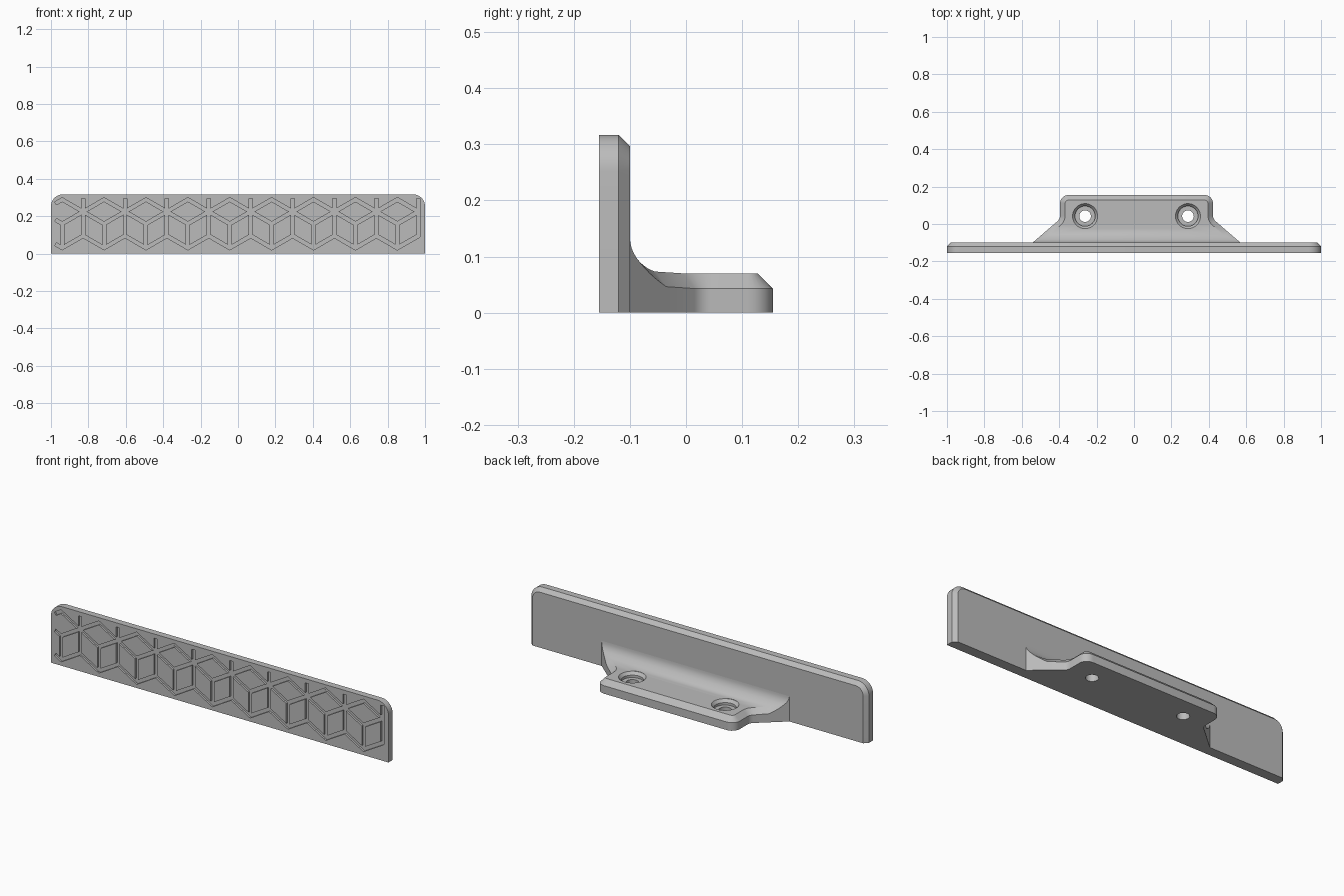
import bpy, bmesh
from math import sin, cos, pi, radians, atan2, sqrt, hypot
from mathutils import Matrix, Vector

if "Cube" in bpy.data.objects:
    bpy.data.objects.remove(bpy.data.objects["Cube"], do_unlink=True)

grey = bpy.data.materials.new("plain_grey")
grey.use_nodes = True
tone = (0.5, 0.5, 0.5, 1)
grey.diffuse_color = tone
grey.node_tree.nodes["Principled BSDF"].inputs["Base Color"].default_value = tone


def finish(bm, name):
    bmesh.ops.remove_doubles(bm, verts=bm.verts, dist=1e-5)
    bmesh.ops.recalc_face_normals(bm, faces=bm.faces)
    mesh = bpy.data.meshes.new(name)
    bm.to_mesh(mesh)
    bm.free()
    mesh.materials.append(grey)
    ob = bpy.data.objects.new(name, mesh)
    bpy.context.collection.objects.link(ob)
    return ob


def loft(bm, rings):
    """Join closed rings of equal length with quads."""
    rows = [[bm.verts.new(p) for p in ring] for ring in rings]
    for a, b in zip(rows, rows[1:]):
        for i in range(len(a)):
            j = (i + 1) % len(a)
            bm.faces.new((a[i], a[j], b[j], b[i]))
    return rows


def cut(ob, cutter):
    cutter.hide_render = True
    mod = ob.modifiers.new("cut", 'BOOLEAN')
    mod.operation = 'DIFFERENCE'
    mod.solver = 'EXACT'
    mod.use_self = True
    mod.object = cutter
    bpy.context.view_layer.objects.active = ob
    bpy.ops.object.modifier_apply(modifier=mod.name)
    bpy.data.objects.remove(cutter, do_unlink=True)


def smooth(ob):
    bpy.ops.object.select_all(action='DESELECT')
    ob.select_set(True)
    bpy.context.view_layer.objects.active = ob
    bpy.ops.object.shade_smooth_by_angle(angle=radians(30))


# Upright panel: rounded top corners, chamfered rear edge
FRONT, BACK, HEIGHT, CORNER = -0.155, -0.10, 0.317, 0.065


def panel_ring(y, inset):
    r = CORNER - inset
    half = [((1 - CORNER) + r * cos(t), y, HEIGHT - CORNER + r * sin(t))
            for t in [pi / 2 * k / 10 for k in range(11)]]
    right = [(1 - inset, y, 0)] + half
    return right + [(-x, y, z) for x, y, z in reversed(right)]


bm = bmesh.new()
rows = loft(bm, [panel_ring(FRONT, 0), panel_ring(BACK - 0.02, 0), panel_ring(BACK, 0.02)])
bm.faces.new(rows[0])
bm.faces.new(rows[-1])
panel = finish(bm, "front_panel")

# Engraved stacked-cube grooves on the front
HALF = 0.112
SIDE = HALF / cos(pi / 6)
BASE = 0.03
LIMIT = 0.97
segments = []
for k in range(9):
    c = -0.94 + 2 * HALF * k
    l, r = c - HALF, c + HALF
    z0, z1, z2, z3, z4 = [BASE + SIDE * f for f in (0, 0.5, 1, 1.5, 2)]
    segments += [((l, z3), (c, z4)), ((c, z4), (r, z3)),      # hexagon top
                 ((l, z1), (c, z0)), ((c, z0), (r, z1)),      # hexagon bottom
                 ((r, z1), (r, z3)),                          # shared side
                 ((c, z0), (c, z2)), ((c, z2), (l, z3)), ((c, z2), (r, z3)),
                 ((r, z3), (r, z4))]                          # stub above


def clip(a, b):
    """Trim a segment to the side margins."""
    out = []
    for p, q in ((a, b), (b, a)):
        x = max(-LIMIT, min(LIMIT, p[0]))
        f = (x - p[0]) / (q[0] - p[0]) if abs(q[0] - p[0]) > 1e-6 else 0
        out.append(Vector((x, 0, p[1] + f * (q[1] - p[1]))))
    return out


bm = bmesh.new()
for i, (a, b) in enumerate(segments):
    p, q = clip(a, b)
    d = q - p
    if d.length < 0.01:
        continue
    # tiny differences keep the overlapping cutters from being coplanar
    size = Vector((d.length + 0.012, 0.05 + 0.00002 * i, 0.018 + 0.00003 * i))
    turn = Matrix.Rotation(-atan2(d.z, d.x), 4, 'Y')
    place = Matrix.Translation((p + q) / 2 + Vector((0, FRONT - 0.015, 0)))
    bmesh.ops.create_cube(bm, size=1, matrix=place @ turn @ Matrix.Diagonal(size).to_4d()
                          if hasattr(Matrix.Diagonal(size), "to_4d")
                          else place @ turn @ Matrix.Diagonal(size).to_4x4())
cut(panel, finish(bm, "groove_cutter"))
smooth(panel)

# Mounting flange: flared plan, chamfered rim, fillet up to the panel
MID, THICK, FILLET, RIM = 0.0135, 0.07, 0.065, 0.027
WIDE, FOOT, REAR = 0.409, 0.556, 0.155


def height(y):
    s = min(max(BACK + FILLET - y, 0), FILLET)
    return THICK + FILLET - sqrt(FILLET ** 2 - s ** 2)


stations = []                       # x, y, normal angle, rim size
ROUND, NECK = 0.045, 0.04
for k in range(7):                  # rear corner
    a = pi / 2 * (1 - k / 6)
    stations.append((WIDE - ROUND + ROUND * cos(a), REAR - ROUND + ROUND * sin(a), a, RIM))
lean = radians(49)
for k in range(6):                  # concave neck
    a = lean * k / 5
    stations.append((WIDE + NECK - NECK * cos(a), 0.045 - NECK * sin(a), a, RIM))
x0, y0 = stations[-1][:2]
for k in range(11):                 # flare, rim fading into the fillet
    y = BACK + FILLET - FILLET * sin(pi / 2 * k / 10)
    x = x0 + (FOOT - x0) * (y0 - y) / (y0 - BACK)
    stations.append((x, y, lean, RIM * max(0, 1 - k / 6)))

sections = []
for x, y, a, c in stations:
    qx, qy = x - c * cos(a), y - c * sin(a)
    top = height(qy)
    half = [(x, y, 0), (x, y, top - c), (qx, qy, top)]
    sections.append([(MID - px, py, pz) for px, py, pz in half]
                    + [(MID + px, py, pz) for px, py, pz in reversed(half)])
bm = bmesh.new()
rows = loft(bm, sections)
f = rows[0]
bm.faces.new((f[0], f[1], f[4], f[5]))
bm.faces.new((f[1], f[2], f[3], f[4]))
bm.faces.new((rows[-1][0], rows[-1][1], rows[-1][4], rows[-1][5]))
flange = finish(bm, "mounting_flange")

# Stepped screw holes
profile = [(0.031, -0.02), (0.031, 0.042), (0.054, 0.042), (0.054, 0.055),
           (0.067, 0.07), (0.067, 0.1)]
bm = bmesh.new()
for side in (-1, 1):
    rings = [[(MID + side * 0.275 + r * cos(t), 0.042 + r * sin(t), z)
              for t in [2 * pi * k / 40 for k in range(40)]] for r, z in profile]
    rows = loft(bm, rings)
    bm.faces.new(rows[0])
    bm.faces.new(rows[-1])
cut(flange, finish(bm, "screw_hole_cutter"))
smooth(flange)
